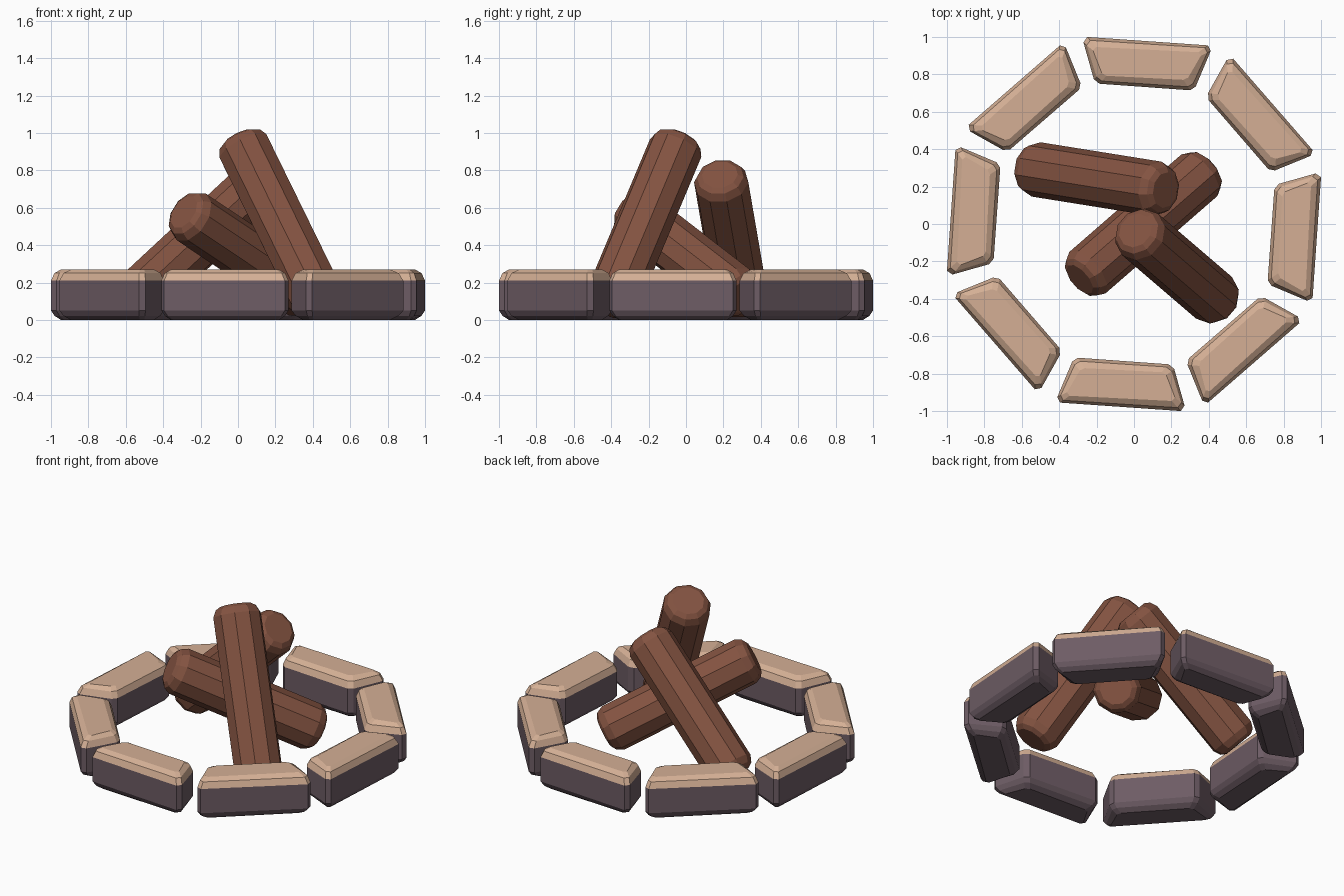
import bpy, bmesh, math
from mathutils import Vector, Matrix

if "Cube" in bpy.data.objects:
    bpy.data.objects.remove(bpy.data.objects["Cube"])


def material(name, rgb):
    m = bpy.data.materials.new(name)
    m.diffuse_color = (*rgb, 1)
    m.use_nodes = True
    m.node_tree.nodes["Principled BSDF"].inputs["Base Color"].default_value = m.diffuse_color
    return m


bark = material("brown_bark", (0.23, 0.087, 0.053))
stone_top = material("tan_stone", (0.66, 0.43, 0.30))
stone_side = material("purple_stone", (0.155, 0.108, 0.13))


def loft(name, rings, mats, rule=None):
    """Skin closed rings of points and cap both ends."""
    bm = bmesh.new()
    vr = [[bm.verts.new(p) for p in ring] for ring in rings]
    n = len(vr[0])
    for a, b in zip(vr, vr[1:]):
        for i in range(n):
            j = (i + 1) % n
            bm.faces.new((a[i], a[j], b[j], b[i]))
    bm.faces.new(vr[0][::-1])
    bm.faces.new(vr[-1])
    bmesh.ops.recalc_face_normals(bm, faces=bm.faces)
    if rule:
        for f in bm.faces:
            f.material_index = rule(f)
    me = bpy.data.meshes.new(name)
    bm.to_mesh(me)
    bm.free()
    for m in mats:
        me.materials.append(m)
    ob = bpy.data.objects.new(name, me)
    bpy.context.collection.objects.link(ob)
    return ob


# Ring of eight wedge stones: one outline, lofted with rounded top and bottom
outline = [(-0.25, 1.0), (-0.27, 0.97), (-0.215, 0.775), (-0.185, 0.75),
           (0.30, 0.715), (0.33, 0.735), (0.41, 0.925), (0.395, 0.955)]
cx, cy = 0.065, 0.86
levels = [(0.0, 0.05), (0.022, 0.018), (0.05, 0.0), (0.21, 0.0),
          (0.25, 0.017), (0.27, 0.05)]  # height, inset
for k in range(8):
    rot = Matrix.Rotation(-k * math.pi / 4, 3, 'Z')
    rings = [[rot @ Vector((cx + (x - cx) * (1 - d / 0.33),
                            cy + (y - cy) * (1 - d / 0.13), z))
              for x, y in outline] for z, d in levels]
    loft(f"ring_stone_{k + 1}", rings, [stone_side, stone_top],
         lambda f: int(f.calc_center_median().z > 0.212))


# Leaning logs with chamfered ends
def log(name, centre, direction, half, r=0.147, sides=10):
    q = Vector(direction).to_track_quat('Z', 'Y')
    c = Vector(centre)
    ends = [(-half, 0.66), (-half + 0.018, 0.86), (-half + 0.06, 1.0)]
    ends += [(-t, s) for t, s in reversed(ends)]
    rings = [[c + q @ Vector((r * s * math.cos(a), r * s * math.sin(a), t))
              for a in (2 * math.pi * i / sides for i in range(sides))]
             for t, s in ends]
    loft(name, rings, [bark])


log("front_log", (0.23, -0.225, 0.515), (-0.49, 0.42, 1), 0.54)
log("back_log", (-0.20, 0.24, 0.435), (1, -0.16, 0.93), 0.505)
log("middle_log", (0.05, 0.0, 0.35), (-1, -0.87, 0.67), 0.505)
